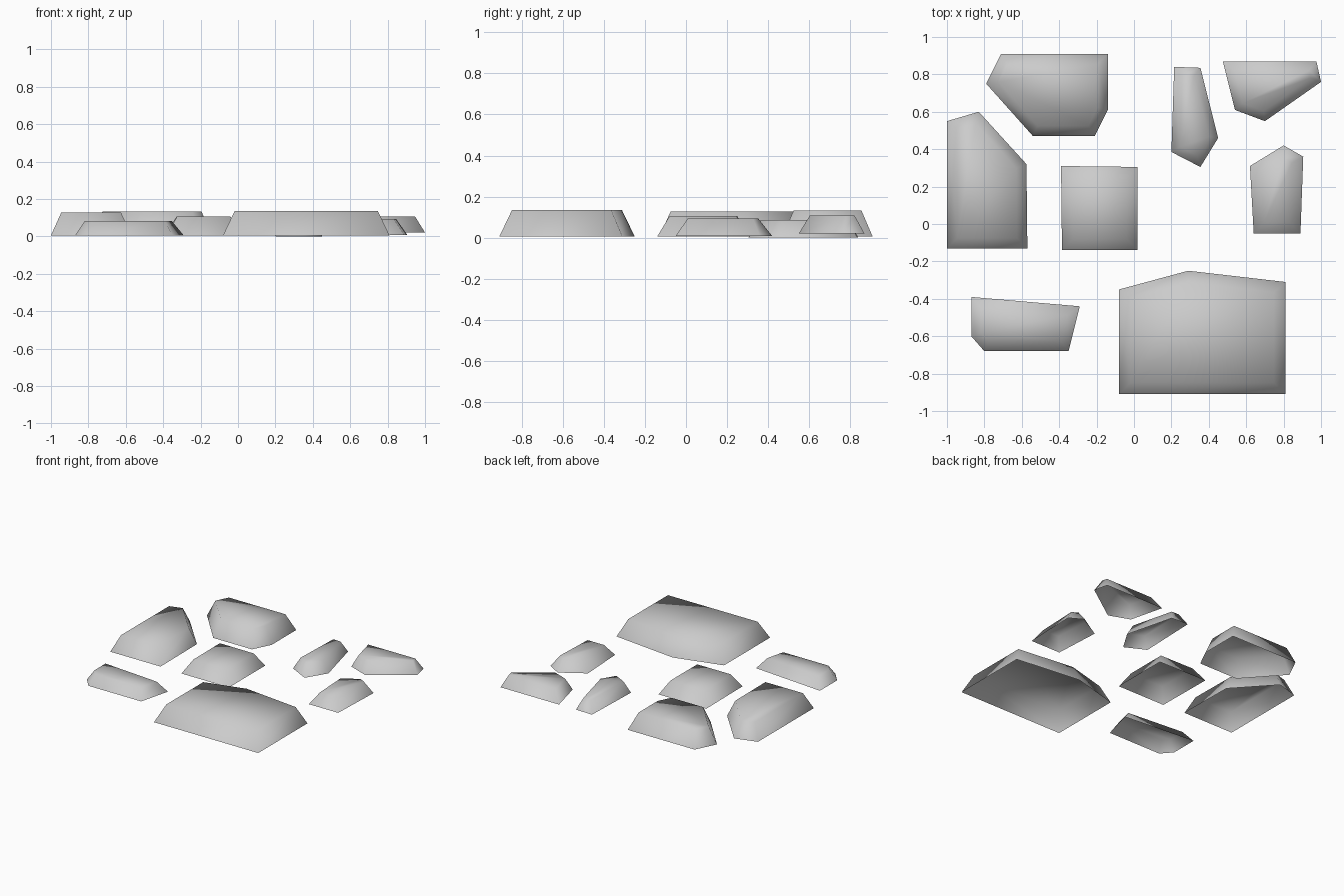
import bpy
import bmesh

cube = bpy.data.objects.get("Cube")
if cube:
    bpy.data.objects.remove(cube, do_unlink=True)


def make_material(name, color):
    mat = bpy.data.materials.new(name)
    mat.use_nodes = True
    mat.diffuse_color = color
    mat.node_tree.nodes["Principled BSDF"].inputs["Base Color"].default_value = color
    return mat


stone_grey = make_material("stone_grey", (0.6, 0.6, 0.6, 1))


def make_stone(name, outline, bottom, top, inset):
    """Flat stone, open underneath: an outline inset to a smaller raised top."""
    bm = bmesh.new()
    face = bm.faces.new([bm.verts.new((x, y, bottom)) for x, y in outline])
    face.normal_update()
    if face.normal.z < 0:
        face.normal_flip()

    # The inset ring becomes the sloping sides once the inner face is lifted
    bmesh.ops.inset_region(bm, faces=[face], thickness=inset,
                           use_boundary=True, use_even_offset=True)
    for vert in face.verts:
        vert.co.z = top
    for f in bm.faces:
        f.smooth = True
    bm.normal_update()

    mesh = bpy.data.meshes.new(name)
    bm.to_mesh(mesh)
    bm.free()
    mesh.materials.append(stone_grey)
    stone = bpy.data.objects.new(name, mesh)
    bpy.context.scene.collection.objects.link(stone)
    return stone


# Large slab at the front
make_stone("large_front_stone",
           [(-.08, -.35), (.29, -.25), (.81, -.31), (.81, -.91), (-.08, -.91)],
           bottom=.005, top=.135, inset=.062)

# Low stone at the front corner
make_stone("low_front_stone",
           [(-.87, -.39), (-.29, -.44), (-.35, -.68), (-.8, -.68), (-.87, -.6)],
           bottom=.005, top=.083, inset=.052)

# Squarish stone in the middle
make_stone("middle_stone",
           [(-.39, .31), (.02, .305), (.02, -.14), (-.385, -.14)],
           bottom=.005, top=.105, inset=.06)

# Tall stone on the right edge
make_stone("right_edge_stone",
           [(-1, .55), (-.83, .6), (-.575, .32), (-.57, -.13), (-1, -.13)],
           bottom=.005, top=.127, inset=.055)

# Wide six-sided stone at the back
make_stone("wide_back_stone",
           [(-.71, .91), (-.14, .91), (-.14, .61), (-.21, .47), (-.54, .47), (-.79, .75)],
           bottom=.005, top=.133, inset=.055)

# Narrow sliver stone at the back
make_stone("narrow_back_stone",
           [(.215, .84), (.355, .835), (.45, .46), (.355, .305), (.2, .385)],
           bottom=0, top=.085, inset=.045)

# Wedge stone at the back corner
make_stone("wedge_back_stone",
           [(.475, .87), (.975, .87), (1, .76), (.7, .55), (.54, .61)],
           bottom=.02, top=.107, inset=.048)

# Small pointed stone on the left edge
make_stone("small_left_stone",
           [(.62, .31), (.8, .42), (.905, .36), (.89, -.05), (.64, -.05)],
           bottom=.008, top=.092, inset=.058)
